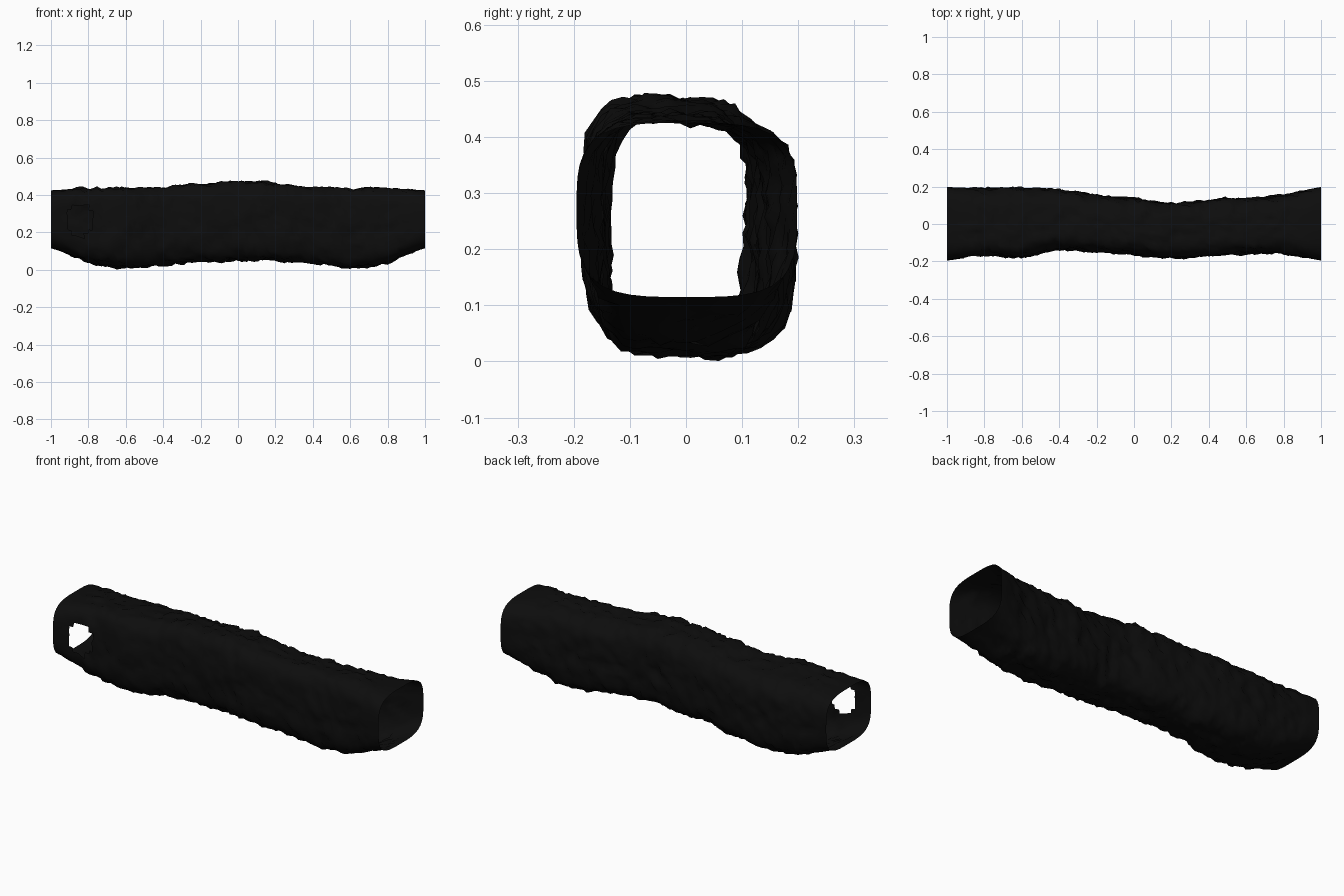
import bpy, bmesh, math, random
from mathutils import Vector, noise

if "Cube" in bpy.data.objects:
    bpy.data.objects.remove(bpy.data.objects["Cube"])

random.seed(4)
RINGS, SIDES = 90, 52

# Limits of the tube, at x = -1 to 1 in steps of 0.2
TOP = [.425, .432, .433, .438, .455, .468, .458, .438, .435, .432, .425]
BOTTOM = [.115, .045, .022, .033, .052, .054, .054, .042, .022, .042, .115]
BACK = [.198, .2, .2, .19, .16, .143, .115, .136, .145, .162, .198]
FRONT = [-.195, -.18, -.183, -.148, -.152, -.167, -.188, -.176, -.165, -.168, -.195]


def along(keys, x):
    """Smooth curve through evenly spaced keys."""
    t = (x + 1) * 5
    i = min(int(t), 9)
    f = t - i
    p0, p1, p2, p3 = (keys[max(0, min(10, i + k))] for k in (-1, 0, 1, 2))
    return p1 + .5 * f * (p2 - p0 + f * (2 * p0 - 5 * p1 + 4 * p2 - p3
                                         + f * (3 * (p1 - p2) + p3 - p0)))


def section_point(x, a):
    """Rounded-square cross-section with rough rock, calm at the rims."""
    top, bot = along(TOP, x), along(BOTTOM, x)
    back, front = along(BACK, x), along(FRONT, x)
    c, s = math.cos(a), math.sin(a)
    r = (abs(c) ** 3.6 + abs(s) ** 3.6) ** (-1 / 3.6)
    u, v = r * c, r * s
    calm = min(1, (1 - abs(x)) / .15)
    u *= 1 - .06 * calm * (1 - v * v)              # slight waist in the walls
    p = Vector((x, (back + front) / 2 + u * (back - front) / 2,
                (top + bot) / 2 + v * (top - bot) / 2))
    p.z -= .015 * calm * u * max(0, v)             # roof leans to the back
    rough = (.010 * noise.noise(p * 9) + .012 * noise.noise(p * 28)
             + random.uniform(-.006, .006))
    out = Vector((0, c, s))
    p += out * rough * calm
    p.x += random.uniform(-.005, .005) * calm
    return p


black = bpy.data.materials.new("near_black_rock")
black.diffuse_color = (.004, .004, .004, 1)
black.use_nodes = True
black.node_tree.nodes["Principled BSDF"].inputs["Base Color"].default_value = black.diffuse_color

# Open tunnel wall
bm = bmesh.new()
rings = []
for i in range(RINGS + 1):
    x = -1 + 2 * i / RINGS
    rings.append([bm.verts.new(section_point(x, 2 * math.pi * j / SIDES))
                  for j in range(SIDES)])
for a, b in zip(rings, rings[1:]):
    for j in range(SIDES):
        k = (j + 1) % SIDES
        bm.faces.new((a[j], a[k], b[k], b[j]))

# Side opening in the front wall near the left end
hole = []
for f in bm.faces:
    m = f.calc_center_median()
    if m.y < -.1 and (abs(m.x + .845) / .065) ** 3 + (abs(m.z - .265) / .085) ** 3 < 1:
        hole.append(f)
bmesh.ops.delete(bm, geom=hole, context='FACES')
bmesh.ops.recalc_face_normals(bm, faces=bm.faces)

# Stand on the ground
low = min(v.co.z for v in bm.verts)
for v in bm.verts:
    v.co.z -= low * max(0, 1 - v.co.z / .1)

mesh = bpy.data.meshes.new("tunnel_wall")
bm.to_mesh(mesh)
bm.free()
mesh.materials.append(black)
tunnel = bpy.data.objects.new("tunnel_wall", mesh)
bpy.context.collection.objects.link(tunnel)
for p in mesh.polygons:
    p.use_smooth = True
